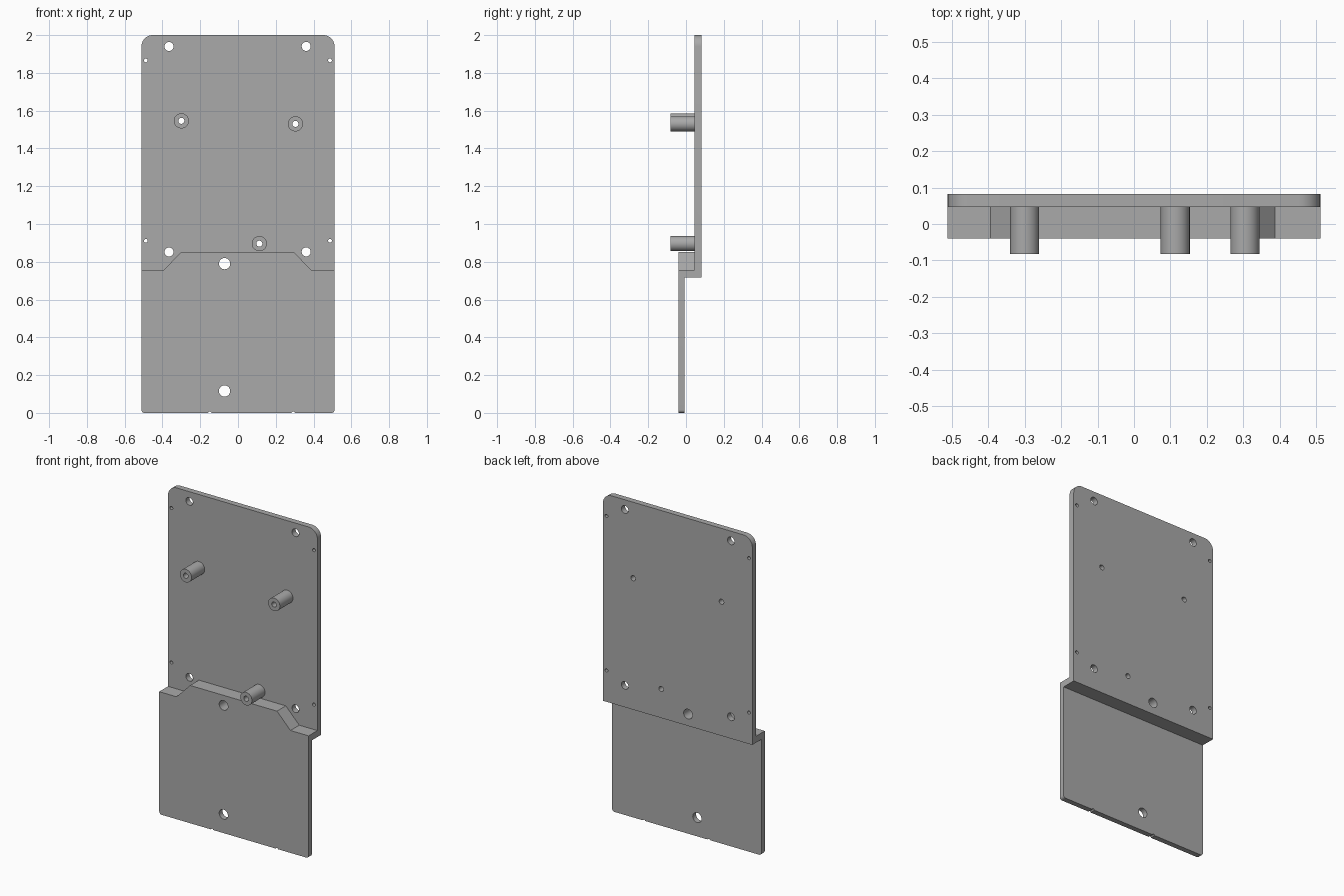
import bpy, bmesh, math

if "Cube" in bpy.data.objects:
    bpy.data.objects.remove(bpy.data.objects["Cube"])

grey = bpy.data.materials.new("plain grey")
grey.diffuse_color = (0.4, 0.4, 0.4, 1)
grey.use_nodes = True
grey.node_tree.nodes["Principled BSDF"].inputs["Base Color"].default_value = grey.diffuse_color

HALF_W = 0.511
FRONT, STEP_BACK, PLATE_FRONT, BACK = -0.04, -0.007, 0.046, 0.082
STEP_Z, BOSS_FRONT = 0.717, -0.082


def prism(name, outline, y0, y1):
    """Extrude an x-z outline along y."""
    bm = bmesh.new()
    face = bm.faces.new([bm.verts.new((x, y0, z)) for x, z in outline])
    out = bmesh.ops.extrude_face_region(bm, geom=[face])
    for v in out["geom"]:
        if isinstance(v, bmesh.types.BMVert):
            v.co.y = y1
    bmesh.ops.recalc_face_normals(bm, faces=bm.faces[:])
    mesh = bpy.data.meshes.new(name)
    bm.to_mesh(mesh)
    bm.free()
    mesh.materials.append(grey)
    obj = bpy.data.objects.new(name, mesh)
    bpy.context.collection.objects.link(obj)
    return obj


def arc(cx, cz, r, a0, a1, n):
    return [(cx + r * math.cos(math.radians(a0 + (a1 - a0) * i / n)),
             cz + r * math.sin(math.radians(a0 + (a1 - a0) * i / n))) for i in range(n + 1)]


def rod(name, x, z, r, y0, y1, n=32):
    return prism(name, arc(x, z, r, 0, 360, n)[:-1], y0, y1)


def combine(target, other, operation):
    """Apply a boolean and discard the helper."""
    mod = target.modifiers.new("boolean", "BOOLEAN")
    mod.operation, mod.solver, mod.object = operation, "EXACT", other
    bpy.context.view_layer.objects.active = target
    bpy.ops.object.modifier_apply(modifier=mod.name)
    bpy.data.objects.remove(other)


def smooth(obj):
    bpy.ops.object.select_all(action="DESELECT")
    obj.select_set(True)
    bpy.context.view_layer.objects.active = obj
    bpy.ops.object.shade_smooth_by_angle(angle=math.radians(30))


# Rear upper plate with rounded top corners
R = 0.06
plate = prism("mounting_plate",
              [(-HALF_W, 0.65), (HALF_W, 0.65)]
              + arc(HALF_W - R, 2 - R, R, 0, 90, 10)
              + arc(-HALF_W + R, 2 - R, R, 90, 180, 10), PLATE_FRONT, BACK)

# Front lower plate with a raised centre tab and small rounded bottom corners
r = 0.016
lower = prism("lower_plate",
              arc(-HALF_W + r, r, r, 180, 270, 5) + arc(HALF_W - r, r, r, 270, 360, 5)
              + [(HALF_W, 0.757), (0.387, 0.757), (0.295, 0.852),
                 (-0.3, 0.852), (-0.393, 0.757), (-HALF_W, 0.757)],
              FRONT, 0.06)
combine(plate, lower, "UNION")

# Cut away everything behind the lower plate, leaving the step
combine(plate, prism("step_cutter", [(-1, -1), (1, -1), (1, STEP_Z), (-1, STEP_Z)],
                     STEP_BACK, 1), "DIFFERENCE")

# Through holes: x, z, radius
bosses = [(-0.3, 1.546), (0.304, 1.53), (0.113, 0.896)]
holes = [(x, z, 0.024) for x in (-0.365, 0.361) for z in (0.852, 1.94)]
holes += [(x, z, 0.01) for x in (-0.488, 0.487) for z in (0.911, 1.866)]
holes += [(-0.071, 0.79, 0.03), (-0.071, 0.116, 0.03)]
holes += [(x, z, 0.016) for x, z in bosses]
holes += [(x, -0.002, 0.009) for x in (-0.15, 0.293)]  # tiny bottom edge notches
for x, z, rad in holes:
    combine(plate, rod("hole_cutter", x, z, rad, -0.5, 0.5, 24), "DIFFERENCE")
smooth(plate)

# Hollow standoffs on the front of the upper plate
for i, (x, z) in enumerate(bosses):
    boss = rod("standoff_%d" % (i + 1), x, z, 0.04, BOSS_FRONT, PLATE_FRONT)
    combine(boss, rod("bore_cutter", x, z, 0.016, -0.5, 0.5, 24), "DIFFERENCE")
    smooth(boss)
